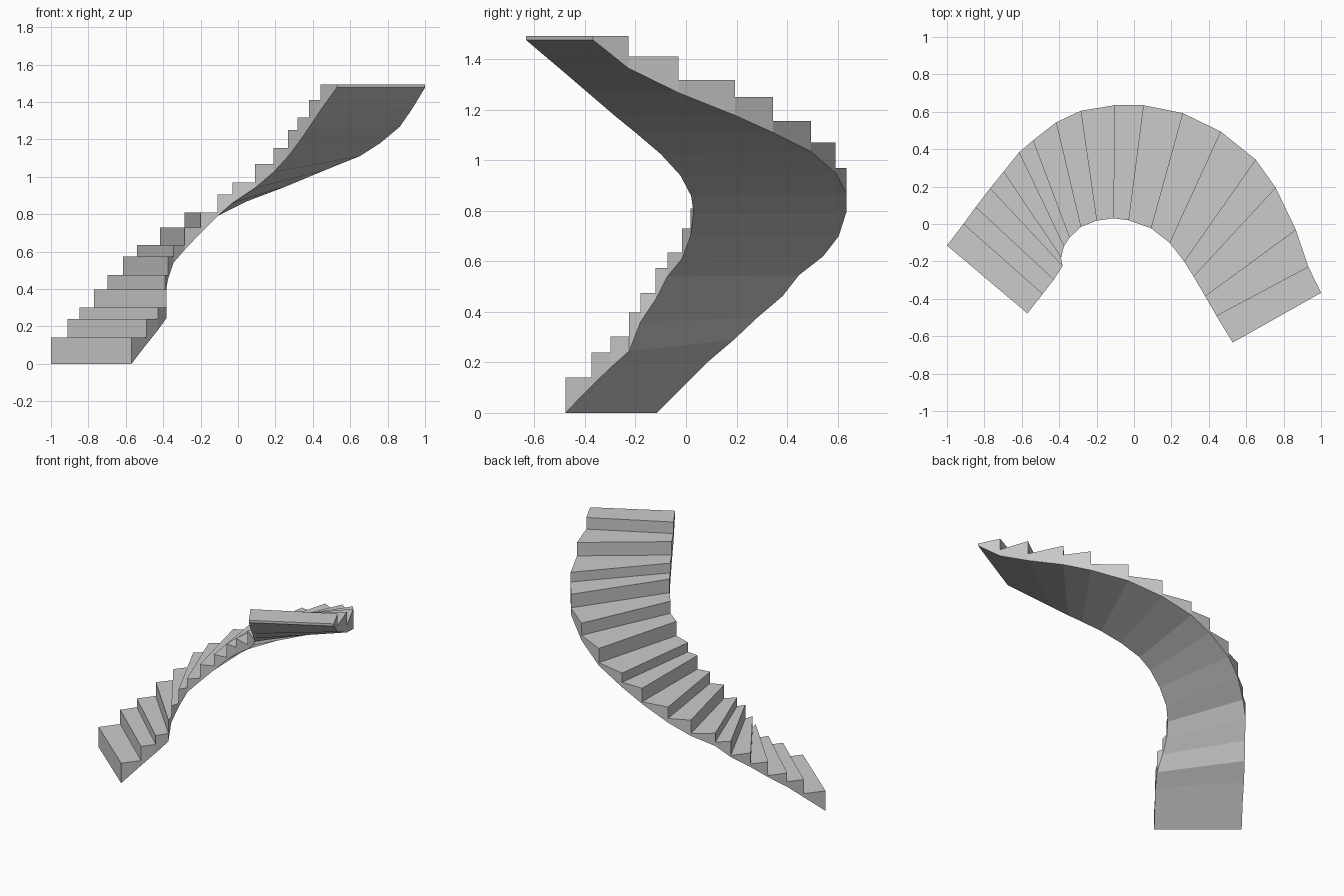
import bpy, bmesh

if "Cube" in bpy.data.objects:
    bpy.data.objects.remove(bpy.data.objects["Cube"])

# Plan of the winding flight: both ends of each riser line, bottom to top
inner = [(-.57, -.478), (-.489, -.375), (-.429, -.298), (-.382, -.225), (-.39, -.18),
         (-.375, -.12), (-.345, -.074), (-.285, -.016), (-.2, .018), (-.11, .03),
         (-.03, .02), (.09, -.022), (.19, -.1), (.268, -.2), (.318, -.28),
         (.38, -.385), (.44, -.49), (.528, -.634)]
outer = [(-1, -.115), (-.912, 0), (-.847, .09), (-.77, .19), (-.697, .28),
         (-.615, .383), (-.54, .447), (-.417, .543), (-.285, .605), (-.105, .635),
         (.05, .635), (.26, .593), (.463, .495), (.65, .345), (.757, .195),
         (.865, -.03), (.932, -.228), (1, -.368)]
# Heights of the treads and of the sloping underside along each edge
treads = [.14, .24, .302, .398, .475, .573, .635, .73, .81, .905, .97,
          1.07, 1.155, 1.25, 1.318, 1.412, 1.493]
inner_soffit = [0, .105, .18, .245, .36, .45, .54, .61, .7, .79, .86, .94,
                1.025, 1.11, 1.175, 1.265, 1.355, 1.477]
outer_soffit = [0, .115, .205, .29, .375, .463, .545, .62, .7, .795, .87, .95,
                1.035, 1.11, 1.178, 1.268, 1.365, 1.477]
n = len(treads)

bm = bmesh.new()


def rail(plan, soffit):
    """Soffit, riser-foot and riser-top vertices along one edge of the flight."""
    low = [bm.verts.new((*p, z)) for p, z in zip(plan, soffit)]
    foot = [None] + [bm.verts.new((*plan[i], treads[i - 1])) for i in range(1, n + 1)]
    top = [bm.verts.new((*plan[i], treads[i])) for i in range(n)]
    return low, foot, top


rails = (rail(inner, inner_soffit), rail(outer, outer_soffit))
(li, fi, ti), (lo, fo, to) = rails
for i in range(n):
    # tread, soffit, riser
    bm.faces.new((ti[i], to[i], fo[i + 1], fi[i + 1]))
    bm.faces.new((li[i], li[i + 1], lo[i + 1], lo[i]))
    a, b = (fi[i], fo[i]) if i else (li[0], lo[0])
    bm.faces.new((a, b, to[i], ti[i]))
    # side cheeks
    for low, foot, top in rails:
        loop = [low[i], low[i + 1], foot[i + 1], top[i]]
        if i:
            loop.append(foot[i])
        bm.faces.new(loop)
# closing strip at the upper landing
bm.faces.new((li[n], lo[n], fo[n], fi[n]))

bmesh.ops.recalc_face_normals(bm, faces=bm.faces)
mesh = bpy.data.meshes.new("curved_staircase")
bm.to_mesh(mesh)
bm.free()
bpy.context.collection.objects.link(bpy.data.objects.new("curved_staircase", mesh))
